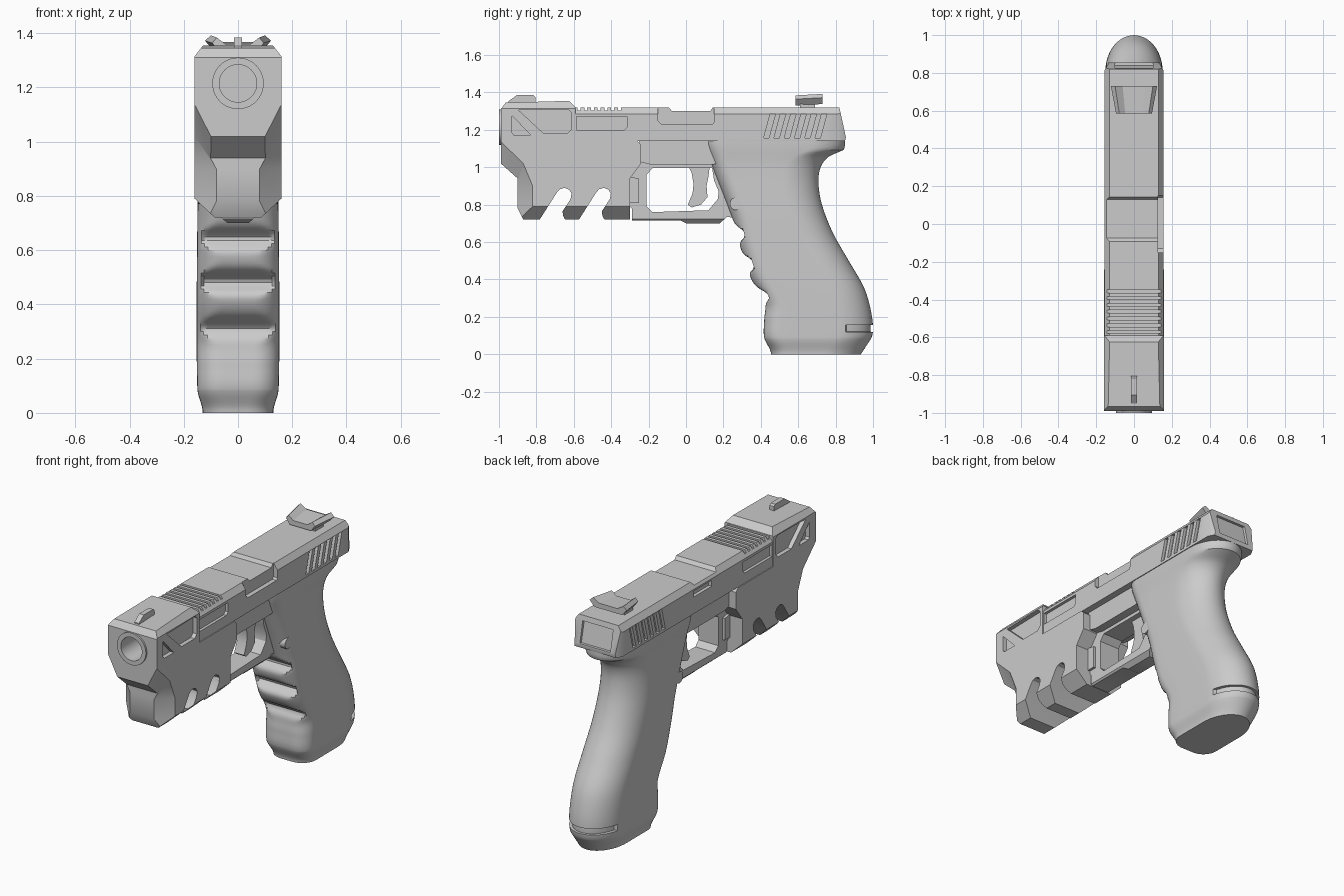
import bpy, bmesh, math
from mathutils import Vector


def make(name, bm):
    bmesh.ops.recalc_face_normals(bm, faces=bm.faces)
    me = bpy.data.meshes.new(name)
    bm.to_mesh(me)
    bm.free()
    ob = bpy.data.objects.new(name, me)
    bpy.context.collection.objects.link(ob)
    return ob


def prism(name, pts, lo, hi, axis="x"):
    """Extrude a 2D outline along an axis: x takes (y,z), y takes (x,z), z takes (x,y)."""
    place = {"x": lambda a, b, t: (t, a, b), "y": lambda a, b, t: (a, t, b), "z": lambda a, b, t: (a, b, t)}[axis]
    bm = bmesh.new()
    ends = [[bm.verts.new(place(a, b, t)) for a, b in pts] for t in sorted((lo, hi))]
    for e in ends:
        bm.faces.new(e)
    for i in range(len(pts)):
        j = (i + 1) % len(pts)
        bm.faces.new((ends[0][i], ends[0][j], ends[1][j], ends[1][i]))
    return make(name, bm)


def rect(a0, a1, b0, b1):
    return [(a0, b0), (a1, b0), (a1, b1), (a0, b1)]


def circle(a, b, r, n=40):
    return [(a + r * math.cos(2 * math.pi * i / n), b + r * math.sin(2 * math.pi * i / n)) for i in range(n)]


def cut(ob, *cutters):
    for c in cutters:
        m = ob.modifiers.new("cut", "BOOLEAN")
        m.operation, m.solver, m.object = "DIFFERENCE", "EXACT", c
        bpy.context.view_layer.objects.active = ob
        bpy.ops.object.modifier_apply(modifier=m.name)
        bpy.data.objects.remove(c)


def side_pocket(ob, pts, x_in):
    for s in (1, -1):
        cut(ob, prism("cutter", pts, s * x_in, s * 0.3))


def edge_cut(ob, pts, lo, hi, axis):
    for s in (1, -1):
        cut(ob, prism("cutter", [(s * a, b) for a, b in pts], lo, hi, axis))


def curve(keys, z):
    """Smooth interpolation through (z, value) keys."""
    i = max(0, min(len(keys) - 2, sum(k[0] <= z for k in keys) - 1))
    (z0, a), (z1, b) = keys[i], keys[i + 1]
    slope = lambda k: 0 if k in (0, len(keys) - 1) else (keys[k + 1][1] - keys[k - 1][1]) / (keys[k + 1][0] - keys[k - 1][0])
    h = z1 - z0
    t = (z - z0) / h
    return (a * (2*t**3 - 3*t*t + 1) + b * (3*t*t - 2*t**3)
            + h * (slope(i) * (t**3 - 2*t*t + t) + slope(i + 1) * (t**3 - t*t)))


# Slide
slide = prism("slide", [(-0.6, 1.14), (0.85, 1.14), (0.855, 1.16), (0.82, 1.32), (-0.6, 1.32)], -0.155, 0.155)
edge_cut(slide, [(0.13, 1.33), (0.13, 1.32), (0.155, 1.285), (0.2, 1.285), (0.2, 1.33)], -0.7, 0.9, "y")
edge_cut(slide, [(0.125, 0.87), (0.2, 0.87), (0.2, 0.8), (0.155, 0.815)], 1.1, 1.4, "z")
for i in range(7):
    y = -0.58 + i * 0.036
    cut(slide, prism("cutter", rect(y, y + 0.016, 1.303, 1.4), -0.2, 0.2))
for i in range(6):
    y = 0.415 + i * 0.055
    side_pocket(slide, [(y, 1.155), (y + 0.028, 1.155), (y + 0.063, 1.285), (y + 0.035, 1.285)], 0.138)
side_pocket(slide, [(-0.585, 1.2), (-0.33, 1.2), (-0.315, 1.215), (-0.315, 1.27), (-0.585, 1.27)], 0.138)
# ejection port and rear plate recess
cut(slide,
    prism("cutter", [(-0.15, 1.25), (-0.13, 1.228), (0.14, 1.228), (0.15, 1.24), (0.15, 1.4), (-0.15, 1.4)], 0.128, 0.3),
    prism("cutter", [(-0.1, 1.33), (-0.075, 1.3), (0.13, 1.3), (0.15, 1.33)], -0.2, 0.2),
    prism("cutter", rect(-0.02, 0.15, 1.24, 1.275), -0.3, -0.135),
    prism("cutter", [(0.838, 1.165), (0.9, 1.165), (0.9, 1.29), (0.811, 1.29)], -0.1, 0.1))

# Raised front block of the slide
block = prism("slide_front_block", [(-0.99, 1.14), (-0.59, 1.14), (-0.59, 1.32), (-0.625, 1.355), (-0.965, 1.345), (-0.99, 1.31)], -0.16, 0.16)
edge_cut(block, [(0.128, 1.37), (0.128, 1.356), (0.16, 1.315), (0.2, 1.315), (0.2, 1.37)], -1.1, -0.5, "y")
side_pocket(block, [(-0.93, 1.275), (-0.93, 1.185), (-0.92, 1.172), (-0.83, 1.172)], 0.135)
side_pocket(block, [(-0.895, 1.305), (-0.63, 1.31), (-0.615, 1.295), (-0.615, 1.2), (-0.635, 1.18), (-0.76, 1.18)], 0.135)
cut(block, prism("cutter", circle(0, 1.215, 0.085), -1.1, -0.8, "y"))

# Barrel
barrel = prism("barrel", circle(0, 1.215, 0.095), -1.0, -0.75, "y")
cut(barrel, prism("cutter", circle(0, 1.215, 0.069), -1.1, -0.82, "y"))

# Lower front shroud
shroud = prism("front_shroud", [(-0.99, 1.14), (-0.99, 1.02), (-0.9, 0.94), (-0.9, 0.78), (-0.87, 0.72), (-0.3, 0.72),
                                (-0.3, 0.94), (-0.24, 1.02), (-0.24, 1.12), (-0.26, 1.14)], -0.16, 0.16)
for s in (1, -1):
    bm = bmesh.new()
    for p in [(0.161, -0.991, 1.14), (0.1, -0.99, 1.02), (0.16, -0.87, 1.02), (0.08, -0.9, 0.9), (0.16, -0.82, 0.9),
              (0.08, -0.9, 0.6), (0.16, -0.82, 0.6), (0.26, -0.72, 0.6), (0.26, -0.72, 0.9), (0.1, -1.1, 1.02),
              (0.08, -1.1, 0.6), (0.3, -1.1, 0.6), (0.3, -1.1, 1.1)]:
        bm.verts.new((s * p[0], p[1], p[2]))
    res = bmesh.ops.convex_hull(bm, input=bm.verts)
    loose = [v for v in bm.verts if not v.link_faces]
    bmesh.ops.delete(bm, geom=loose, context="VERTS")
    cut(shroud, make("cutter", bm))
edge_cut(shroud, [(0.0643, 0.7), (0.16, 0.79), (0.2, 0.8276), (0.2, 0.7)], -1.1, 0, "y")
for d in (0, 0.21):
    slot = [(-0.795, 0.70), (-0.69, 0.865), (-0.675, 0.882), (-0.65, 0.89), (-0.625, 0.88), (-0.612, 0.86), (-0.617, 0.83),
            (-0.66, 0.765), (-0.657, 0.74), (-0.635, 0.70)]
    cut(shroud, prism("cutter", [(y + d, z) for y, z in slot], -0.3, 0.3))

# Frame rail between shroud and grip
prism("frame_rail", [(-0.25, 1.03), (-0.19, 1.015), (0.14, 1.015), (0.3, 1.03), (0.3, 1.14), (-0.25, 1.14)], -0.115, 0.115)

# Trigger guard with front boss
guard = prism("trigger_guard", [(-0.31, 1.04), (-0.33, 0.93), (-0.33, 0.82), (-0.29, 0.78), (-0.29, 0.715), (-0.03, 0.715), (0, 0.70),
                                (0.18, 0.70), (0.22, 0.735), (0.32, 0.72), (0.36, 0.8), (0.26, 1.04)], -0.065, 0.065)
cut(guard, prism("cutter", [(-0.21, 0.96), (-0.18, 0.995), (0.14, 0.995), (0.15, 0.93), (0.175, 0.87), (0.17, 0.83),
                            (0.12, 0.77), (-0.18, 0.76), (-0.21, 0.79)], -0.2, 0.2))
edge_cut(guard, [(0.04, 0.69), (0.04, 0.70), (0.066, 0.725), (0.1, 0.725), (0.1, 0.69)], -0.4, 0.23, "y")
prism("guard_boss", [(-0.33, 0.83), (-0.31, 0.81), (-0.25, 0.81), (-0.25, 0.94), (-0.31, 0.95), (-0.33, 0.93)], -0.08, 0.08)

# Trigger
prism("trigger", [(0.0, 1.03), (0.03, 0.97), (0.04, 0.91), (0.035, 0.86), (0.01, 0.80), (0.03, 0.785), (0.08, 0.8),
                  (0.115, 0.84), (0.11, 0.9), (0.12, 0.95), (0.13, 1.03)], -0.032, 0.032)

# Grip: stacked cross-sections with finger grooves and a rear band groove
BACK = [(0, 0.935), (0.085, 0.99), (0.14, 1.0), (0.25, 0.985), (0.36, 0.95), (0.5, 0.87), (0.65, 0.785), (0.8, 0.727),
        (0.92, 0.708), (1.0, 0.72), (1.05, 0.755), (1.075, 0.80), (1.09, 0.84), (1.14, 0.85)]
FRONT = [(0, 0.455), (0.09, 0.418), (0.18, 0.418), (0.27, 0.42), (0.41, 0.345), (0.58, 0.288), (0.72, 0.25), (1.06, 0.12), (1.14, 0.10)]
WIDTH = [(0, 0.13), (0.09, 0.15), (0.7, 0.15), (1.0, 0.143), (1.14, 0.15)]
GROOVES = [(0.645, 0.05), (0.485, 0.065), (0.315, 0.045)]


def section(z):
    yf, w = curve(FRONT, z), curve(WIDTH, z)
    yb = curve(BACK, z) if z > 0.085 else 0.935 + 0.055 * z / 0.085
    rx, ry, rear = 0.09, 0.09, 0.19
    half = [(i / 4 * (w - rx), yf) for i in range(4)]
    for i in range(9):
        a = i / 8 * math.pi / 2
        half.append((w - rx + rx * math.sin(a), yf + ry - ry * math.cos(a)))
    y0, y1 = yf + ry, yb - rear
    half += [(w, y0 + (y1 - y0) * t) for t in (0.25, 0.5, 0.75)]
    for i in range(15):
        a = i / 14 * math.pi / 2
        half.append((w * math.cos(a) if i < 14 else 0, y1 + rear * math.sin(a)))
    floor = yf + sum(d * math.exp(-((z - c) / 0.034) ** 2) for c, d in GROOVES)
    out = []
    for x, y in half:
        if x < w - 0.02 and y < yf + ry:
            y = max(y, floor)
        if 0.12 < z < 0.156 and y > 0.86:
            x, y = x * 0.9, y - 0.014
        out.append((x, y))
    return out + [(-x, y) for x, y in out[-2:0:-1]]


levels = sorted([i * 1.14 / 95 for i in range(96)] + [0.085, 0.1195, 0.1205, 0.1555, 0.1565])
bm = bmesh.new()
rings = [[bm.verts.new((x, y, z)) for x, y in section(z)] for z in levels]
for a, b in zip(rings, rings[1:]):
    for i in range(len(a)):
        j = (i + 1) % len(a)
        bm.faces.new((a[i], a[j], b[j], b[i]))
bm.faces.new(rings[0])
bm.faces.new(rings[-1])
make("grip", bm)

# Cross pin
prism("grip_pin", circle(0.268, 0.805, 0.034, 24), -0.145, 0.145)

# Sights
prism("front_sight", [(-0.95, 1.34), (-0.95, 1.352), (-0.905, 1.385), (-0.815, 1.385), (-0.805, 1.375), (-0.805, 1.34)], -0.015, 0.015)
prism("rear_sight_base", rect(0.61, 0.69, 1.31, 1.35), -0.08, 0.08)
rear_sight = prism("rear_sight", [(-0.09, 1.338), (0.09, 1.338), (0.122, 1.372), (0.1, 1.392), (0.06, 1.368),
                                  (-0.06, 1.368), (-0.1, 1.392), (-0.122, 1.372)], 0.585, 0.73, "y")
for v in rear_sight.data.vertices:
    if v.co.y < 0.6:
        v.co.x *= 0.78
        v.co.z -= 0.008

# Smooth rounded parts, keep hard edges
for ob in list(bpy.context.scene.objects):
    bpy.ops.object.select_all(action="DESELECT")
    ob.select_set(True)
    bpy.context.view_layer.objects.active = ob
    bpy.ops.object.shade_smooth_by_angle(angle=math.radians(30))
